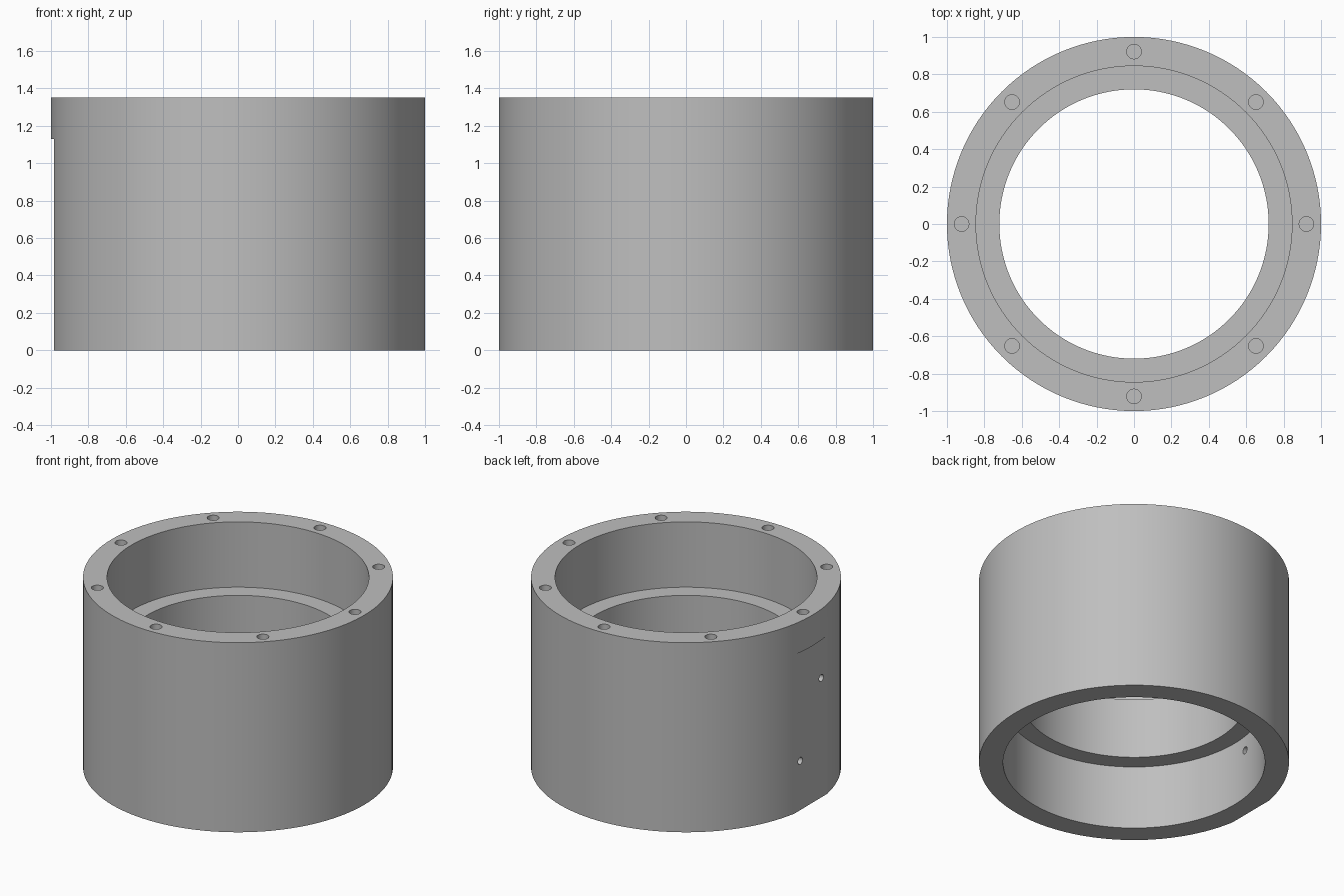
import bpy, bmesh, math
from mathutils import Matrix, Vector

if "Cube" in bpy.data.objects:
    bpy.data.objects.remove(bpy.data.objects["Cube"], do_unlink=True)

HEIGHT, SEGMENTS = 1.35, 128

grey = bpy.data.materials.new("machined grey")
grey.use_nodes = True
colour = (0.52, 0.52, 0.52, 1)
grey.diffuse_color = colour
grey.node_tree.nodes["Principled BSDF"].inputs["Base Color"].default_value = colour


def add_object(name, bm):
    bmesh.ops.recalc_face_normals(bm, faces=bm.faces)
    mesh = bpy.data.meshes.new(name)
    bm.to_mesh(mesh)
    bm.free()
    mesh.materials.append(grey)
    obj = bpy.data.objects.new(name, mesh)
    bpy.context.collection.objects.link(obj)
    return obj


def add_drill(bm, centre, radius, length, axis="Z"):
    turn = Matrix.Rotation(math.pi / 2, 4, "Y") if axis == "X" else Matrix()
    bmesh.ops.create_cone(bm, cap_ends=True, segments=32, radius1=radius, radius2=radius,
                          depth=length, matrix=Matrix.Translation(centre) @ turn)


def cut(target, cutter):
    cutter.hide_render = True
    mod = target.modifiers.new(cutter.name, "BOOLEAN")
    mod.operation, mod.solver, mod.object = "DIFFERENCE", "EXACT", cutter
    bpy.context.view_layer.objects.active = target
    bpy.ops.object.modifier_apply(modifier=mod.name)
    bpy.data.objects.remove(cutter, do_unlink=True)


# Turned sleeve: counterbored from both ends, leaving an inner rib
profile = [(1, 0), (1, HEIGHT), (0.845, HEIGHT), (0.845, 0.885),
           (0.72, 0.885), (0.72, 0.455), (0.845, 0.455), (0.845, 0)]
bm = bmesh.new()
rings = []
for i in range(SEGMENTS):
    a = math.tau * i / SEGMENTS
    rings.append([bm.verts.new((r * math.cos(a), r * math.sin(a), z)) for r, z in profile])
for i, ring in enumerate(rings):
    following = rings[(i + 1) % SEGMENTS]
    for j in range(len(profile)):
        k = (j + 1) % len(profile)
        bm.faces.new((ring[j], following[j], following[k], ring[k]))
sleeve = add_object("bearing_sleeve", bm)

# Milled flat on the right side, stopping below the top rim
bm = bmesh.new()
bmesh.ops.create_cube(bm, size=1, matrix=Matrix.Translation((-1.083, 0, 0.515))
                      @ Matrix.Diagonal((0.2, 1, 1.23, 1)))
cut(sleeve, add_object("flat_cutter", bm))

# Eight bolt holes in the top rim
bm = bmesh.new()
for i in range(8):
    a = math.tau * i / 8
    add_drill(bm, Vector((0.922 * math.cos(a), 0.922 * math.sin(a), HEIGHT)), 0.039, 0.5)
cut(sleeve, add_object("bolt_hole_cutter", bm))

# Two small cross holes drilled through the flat
bm = bmesh.new()
for y, z in ((-0.118, 0.85), (0.118, 0.35)):
    add_drill(bm, Vector((-0.9, y, z)), 0.025, 0.5, "X")
cut(sleeve, add_object("cross_hole_cutter", bm))

# Smooth walls with sharp rims
bpy.ops.object.select_all(action="DESELECT")
sleeve.select_set(True)
bpy.context.view_layer.objects.active = sleeve
bpy.ops.object.shade_smooth_by_angle(angle=math.radians(20))
# The shallow step at the flat's sides stays crisp
for edge in sleeve.data.edges:
    a, b = (sleeve.data.vertices[v].co for v in edge.vertices)
    if max(a.x, b.x) < -0.982 and abs(a.y - b.y) < 0.001 and min(abs(a.y), abs(b.y)) > 0.15:
        edge.use_edge_sharp = True
